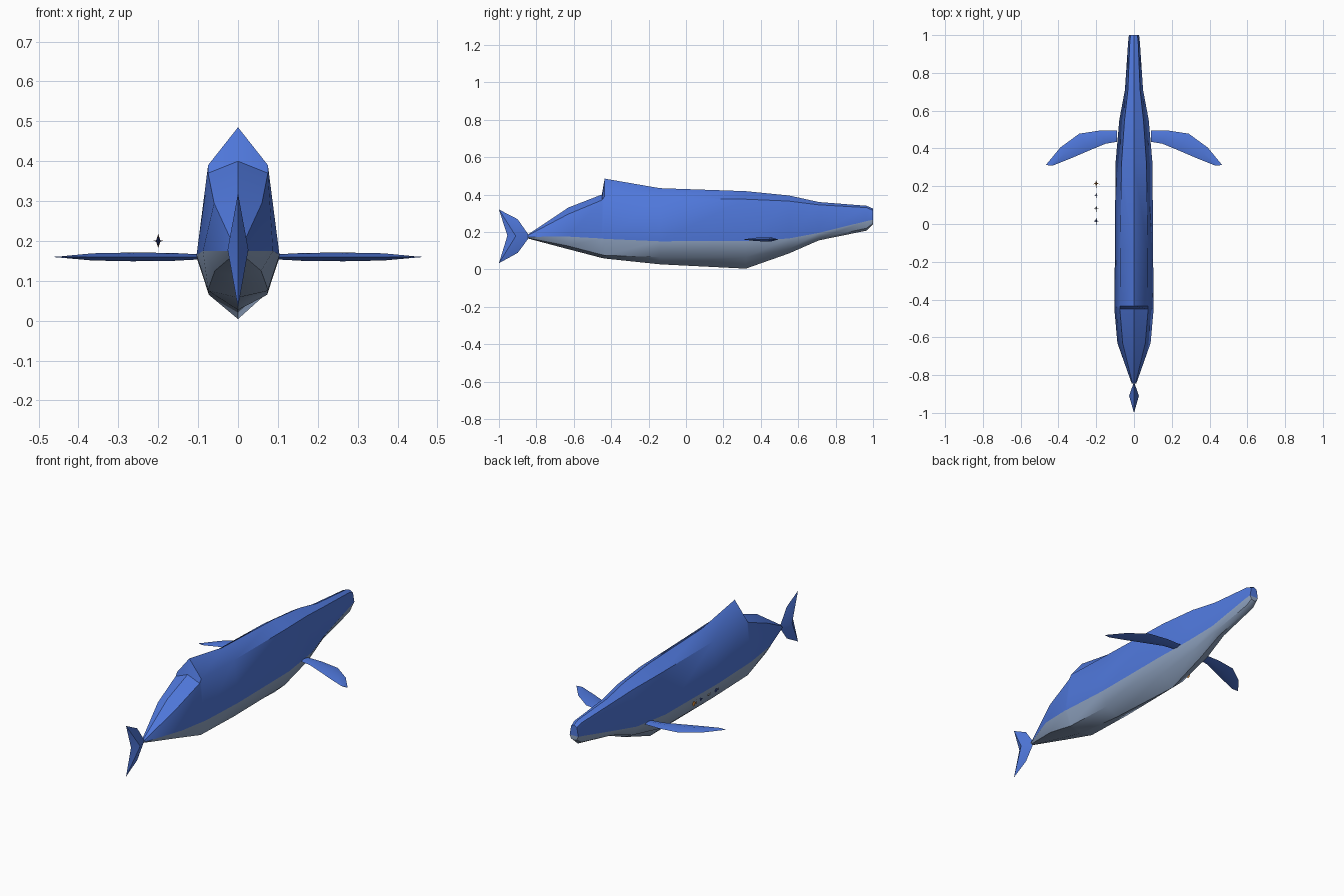
import bpy, bmesh, math

if "Cube" in bpy.data.objects:
    bpy.data.objects.remove(bpy.data.objects["Cube"])


def material(name, rgb):
    m = bpy.data.materials.new(name)
    m.diffuse_color = (*rgb, 1)
    m.use_nodes = True
    m.node_tree.nodes["Principled BSDF"].inputs["Base Color"].default_value = m.diffuse_color
    return m


BLUE = material("blue_skin", (0.08, 0.19, 0.72))
PALE = material("pale_belly", (0.27, 0.36, 0.52))
ORANGE = material("orange_scales", (0.8, 0.3, 0.05))
GREY = material("grey_scales", (0.4, 0.42, 0.45))
NAVY = material("navy_scales", (0.03, 0.06, 0.3))


def finish(name, bm, mats, angle=40):
    bmesh.ops.recalc_face_normals(bm, faces=bm.faces)
    me = bpy.data.meshes.new(name)
    bm.to_mesh(me)
    bm.free()
    for m in mats:
        me.materials.append(m)
    ob = bpy.data.objects.new(name, me)
    bpy.context.collection.objects.link(ob)
    bpy.ops.object.select_all(action='DESELECT')
    ob.select_set(True)
    bpy.context.view_layer.objects.active = ob
    bpy.ops.object.shade_smooth_by_angle(angle=math.radians(angle))
    return ob


def lens(bm, outline, ridge):
    """Fin: an outline loop joined to ridge points on both faces."""
    rim = [bm.verts.new(p) for p in outline]
    for apex in ridge:
        a = bm.verts.new(apex)
        for i, v in enumerate(rim):
            bm.faces.new((v, rim[(i + 1) % len(rim)], a))


# Body: eight-sided rings along y
# y, top, shoulder z, side z, low z, bottom, shoulder x, side x, low x
RINGS = [
    (1.00, .325, .315, .265, .245, .24, .018, .027, .018),
    (0.965, .34, .33, .258, .22, .207, .022, .031, .022),
    (0.71, .36, .345, .195, .165, .155, .032, .048, .032),
    (0.55, .395, .365, .165, .11, .085, .050, .078, .052),
    (0.32, .418, .375, .152, .065, .004, .066, .098, .068),
    (-0.14, .434, .382, .150, .065, .027, .073, .101, .073),
    (-0.435, .485, .390, .163, .075, .058, .075, .104, .075),
    (-0.45, .40, .370, .165, .078, .061, .075, .104, .075),
    (-0.63, .33, .295, .175, .125, .108, .060, .088, .058),
    (-0.845, .186, .182, .174, .168, .165, .008, .012, .008),
]
bm = bmesh.new()
rings = []
for y, t, sz, mz, lz, b, sx, mx, lx in RINGS:
    half = [(sx, sz), (mx, mz), (lx, lz)]
    pts = [(0, t)] + half + [(0, b)] + [(-x, z) for x, z in reversed(half)]
    rings.append([bm.verts.new((x, y, z)) for x, z in pts])
for a, c in zip(rings, rings[1:]):
    for i in range(8):
        j = (i + 1) % 8
        f = bm.faces.new((a[i], a[j], c[j], c[i]))
        f.material_index = 1 if 2 <= i <= 5 else 0
for r in (rings[0], rings[-1]):
    bm.faces.new((r[0], r[1], r[2], r[6], r[7]))
    bm.faces.new((r[2], r[3], r[4], r[5], r[6])).material_index = 1
finish("body", bm, [BLUE, PALE])

# Tail fin: upright, thickest at its middle
bm = bmesh.new()
side = [(-.835, .175), (-.90, .268), (-1, .32), (-.955, .18), (-1, .033), (-.90, .088)]
lens(bm, [(0, y, z) for y, z in side], [(.026, -.91, .178), (-.026, -.91, .178)])
finish("tail_fin", bm, [BLUE])

# Flippers: mirrored pair, each with a ridge above and below
for s, name in ((1, "right_flipper"), (-1, "left_flipper")):
    bm = bmesh.new()
    front = [(.09, .495), (.18, .495), (.29, .478), (.39, .405), (.467, .312)]
    back = [(.09, .435), (.15, .425), (.24, .388), (.34, .345), (.43, .309)]
    rows = []
    for (fx, fy), (bx, by), h in zip(front, back, (.006, .010, .011, .009, .001)):
        cx, cy = (fx + bx) / 2, (fy + by) / 2
        rows.append([bm.verts.new((s * x, y, z)) for x, y, z in (
            (fx, fy, .16), (cx, cy, .16 + h), (bx, by, .16), (cx, cy, .16 - h))])
    for a, c in zip(rows, rows[1:]):
        for i in range(4):
            bm.faces.new((a[i], a[(i + 1) % 4], c[(i + 1) % 4], c[i]))
    bm.faces.new(rows[0])
    bm.faces.new(rows[-1])
    finish(name, bm, [BLUE])


# Small fish swimming beside the body
def small_fish(name, y, length, height, mat):
    bm = bmesh.new()
    x0, z0, L, h = -.2, .2, length, height
    w = L * .14
    nose = bm.verts.new((x0, y + L * .5, z0))
    end = bm.verts.new((x0, y - L * .3, z0))
    mid = [bm.verts.new((x0 + dx, y + L * .12, z0 + dz))
           for dx, dz in ((w, 0), (0, h * .5), (-w, 0), (0, -h * .5))]
    for i in range(4):
        bm.faces.new((mid[i], mid[(i + 1) % 4], nose))
        bm.faces.new((mid[i], mid[(i + 1) % 4], end))
    # tail and side fins
    lens(bm, [(x0, y - L * .25, z0), (x0, y - L * .5, z0 + h * .4),
              (x0, y - L * .42, z0), (x0, y - L * .5, z0 - h * .4)],
         [(x0 + w * .3, y - L * .36, z0), (x0 - w * .3, y - L * .36, z0)])
    for s in (1, -1):
        lens(bm, [(x0 + s * w * .7, y + L * .2, z0), (x0 + s * L * .4, y, z0),
                  (x0 + s * w * .7, y + L * .05, z0)],
             [(x0 + s * w, y + L * .1, z0 + .001), (x0 + s * w, y + L * .1, z0 - .001)])
    finish(name, bm, [mat])


small_fish("small_fish_1", .21, .042, .034, ORANGE)
small_fish("small_fish_2", .15, .028, .022, NAVY)
small_fish("small_fish_3", .08, .034, .020, GREY)
small_fish("small_fish_4", .013, .036, .028, NAVY)
